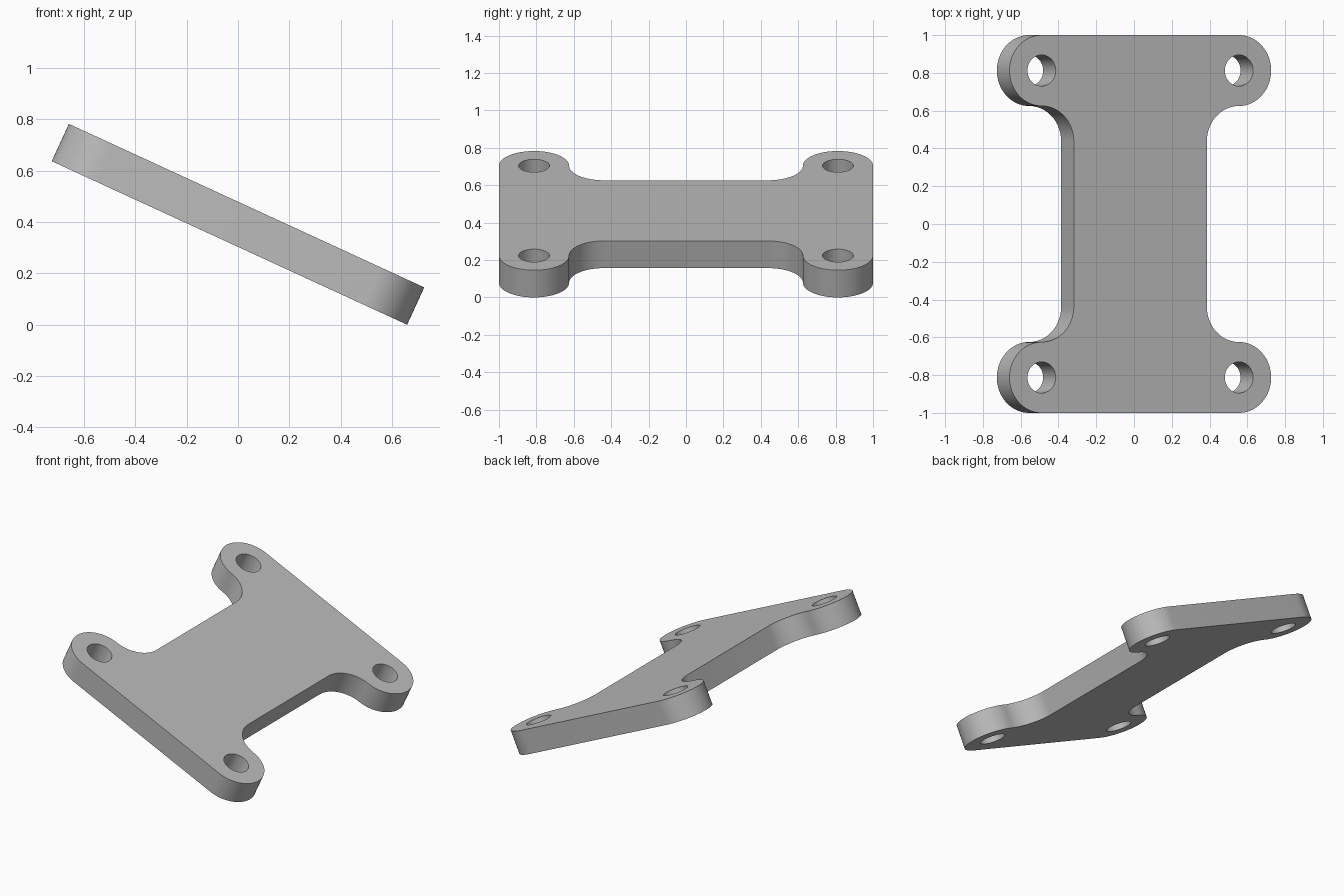
import bpy, bmesh
from math import sin, cos, radians

if "Cube" in bpy.data.objects:
    bpy.data.objects.remove(bpy.data.objects["Cube"])

TILT = radians(24.7)
HALF_LEN, HALF_THICK = 0.7625, 0.08
R = 0.1875                      # lug and fillet radius
HOLE_R = 0.0825
LUG_X, LUG_Y = HALF_LEN - R, 1 - R
STEPS = 16


def arc(cx, cy, r, start, end, steps=STEPS):
    angles = [radians(start + (end - start) * i / steps) for i in range(steps + 1)]
    return [(cx + r * cos(a), cy + r * sin(a)) for a in angles]


# Outline: one quarter (waist fillet, then rounded lug), mirrored to the others
quarter = arc(LUG_X, LUG_Y - 2 * R, R, 180, 90)[:-1] + arc(LUG_X, LUG_Y, R, -90, 90, 2 * STEPS)
right = [(x, -y) for x, y in reversed(quarter)] + quarter
outline = right + [(-x, y) for x, y in reversed(right)]

# Mounting holes, one per lug
loops = [outline]
for sx in (-1, 1):
    for sy in (-1, 1):
        loops.append(arc(sx * LUG_X, sy * LUG_Y, HOLE_R, 0, 360, 40)[:-1])

# Filled flat profile with thickness
curve = bpy.data.curves.new("plate_profile", "CURVE")
curve.dimensions = "2D"
curve.fill_mode = "BOTH"
curve.extrude = HALF_THICK
for loop in loops:
    spline = curve.splines.new("POLY")
    spline.points.add(len(loop) - 1)
    for point, (x, y) in zip(spline.points, loop):
        point.co = (x, y, 0, 1)
    spline.use_cyclic_u = True

plate = bpy.data.objects.new("mounting_plate", curve)
bpy.context.collection.objects.link(plate)
bpy.ops.object.select_all(action="DESELECT")
plate.select_set(True)
bpy.context.view_layer.objects.active = plate
bpy.ops.object.convert(target="MESH")
plate = bpy.context.object

# Weld caps to the walls
bm = bmesh.new()
bm.from_mesh(plate.data)
bmesh.ops.remove_doubles(bm, verts=bm.verts, dist=0.0005)
bmesh.ops.recalc_face_normals(bm, faces=bm.faces)
bm.to_mesh(plate.data)
bm.free()
bpy.ops.object.shade_smooth_by_angle(angle=radians(30))

# Tilt so the left end sits lowest, resting on the ground
plate.rotation_euler = (0, TILT, 0)
plate.location.z = HALF_LEN * sin(TILT) + HALF_THICK * cos(TILT)

grey = bpy.data.materials.new("plain_grey")
grey.use_nodes = True
grey.diffuse_color = (0.5, 0.5, 0.5, 1)
grey.node_tree.nodes["Principled BSDF"].inputs["Base Color"].default_value = (0.5, 0.5, 0.5, 1)
plate.data.materials.clear()
plate.data.materials.append(grey)
